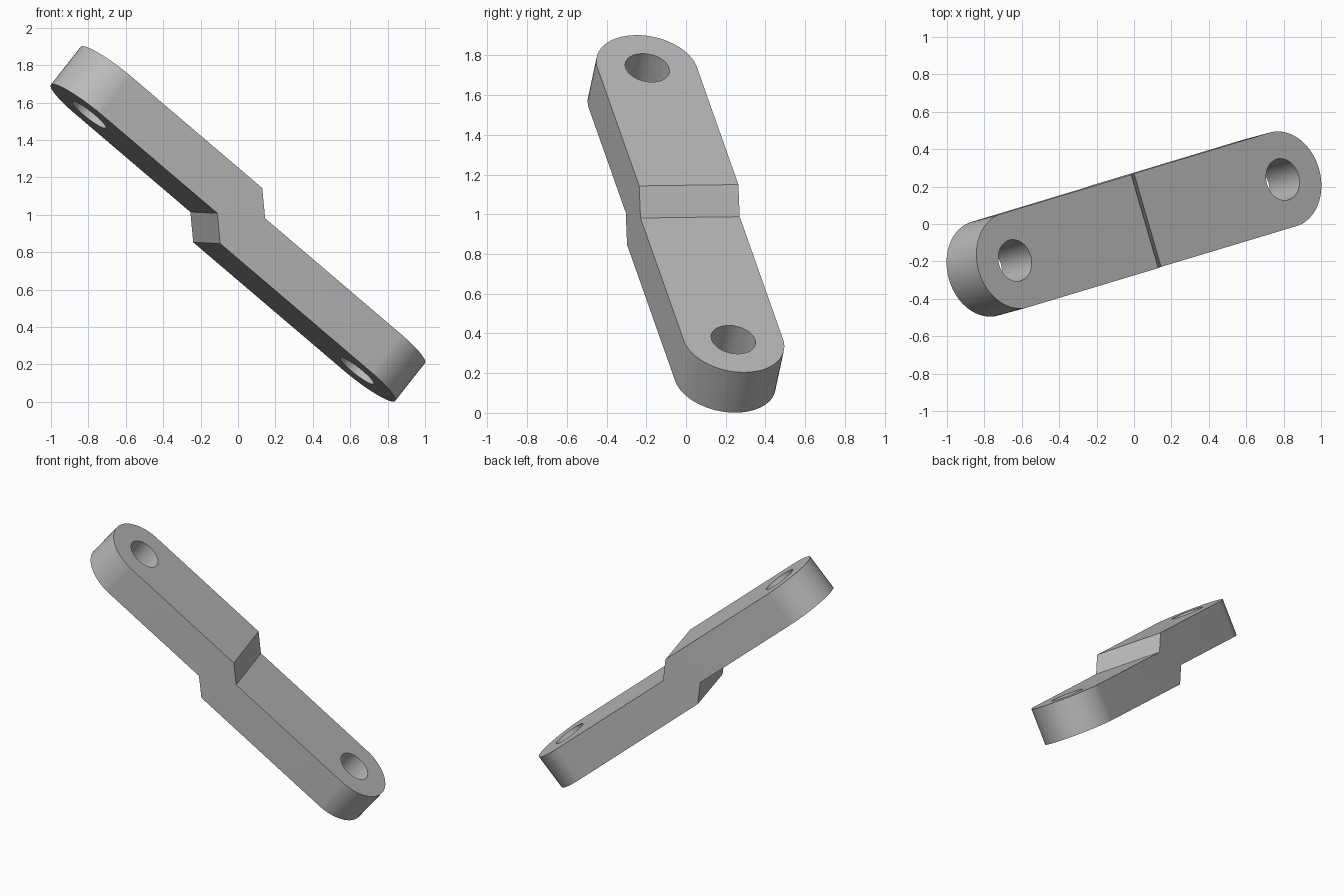
import bpy, bmesh
from math import cos, sin, pi, radians
from mathutils import Matrix, Vector

if "Cube" in bpy.data.objects:
    bpy.data.objects.remove(bpy.data.objects["Cube"])

REACH = 1.012     # pin hole distance from the centre
RADIUS = 0.26     # half width and end rounding
HOLE = 0.113
TOP, STEP = 0.188, 0.115
THICK = 0.262
SEGMENTS = 64

grey = bpy.data.materials.new("plain grey")
grey.use_nodes = True
grey.diffuse_color = (0.5, 0.5, 0.5, 1)
grey.node_tree.nodes["Principled BSDF"].inputs["Base Color"].default_value = (0.5, 0.5, 0.5, 1)


def prism(name, points, sweep):
    """Extrude a closed outline of 3D points along a vector."""
    bm = bmesh.new()
    face = bm.faces.new([bm.verts.new(p) for p in points])
    moved = bmesh.ops.extrude_face_region(bm, geom=[face])["geom"]
    bmesh.ops.translate(bm, vec=sweep, verts=[v for v in moved if isinstance(v, bmesh.types.BMVert)])
    bmesh.ops.recalc_face_normals(bm, faces=bm.faces)
    mesh = bpy.data.meshes.new(name)
    bm.to_mesh(mesh)
    bm.free()
    mesh.materials.append(grey)
    obj = bpy.data.objects.new(name, mesh)
    bpy.context.collection.objects.link(obj)
    return obj


def arc(x, radius, start, sweep, count):
    return [(x + radius * cos(start + sweep * i / count),
             radius * sin(start + sweep * i / count), -1) for i in range(count + 1)]


# Side profile of the link with its slanted step, swept across the width
end = REACH + RADIUS + 0.1
crease, shift = -0.077, 0.108
low = TOP - STEP
profile = [(-end, TOP), (crease, TOP), (crease + STEP, low), (end, low),
           (end, low - THICK), (crease - shift + STEP, low - THICK),
           (crease - shift, TOP - THICK), (-end, TOP - THICK)]
link = prism("offset_link", [(x, -RADIUS, z) for x, z in profile], (0, 2 * RADIUS, 0))

# Rounded end outline and the two pin holes; the outline is slightly wide so
# that only the ends are trimmed
half = SEGMENTS // 2
trim = RADIUS + 0.0005
outline = arc(REACH, trim, -pi / 2, pi, half) + arc(-REACH, trim, pi / 2, pi, half)
cutters = [("INTERSECT", prism("end_trim", outline, (0, 0, 2)))]
for name, side in (("upper_hole", -1), ("lower_hole", 1)):
    ring = arc(side * REACH, HOLE, 0, 2 * pi, SEGMENTS)[:-1]
    cutters.append(("DIFFERENCE", prism(name, ring, (0, 0, 2))))

for operation, cutter in cutters:
    cutter.hide_render = True
    mod = link.modifiers.new(cutter.name, "BOOLEAN")
    mod.operation, mod.object, mod.solver = operation, cutter, "EXACT"

# Bake the cuts and drop the cutters
graph = bpy.context.evaluated_depsgraph_get()
baked = bpy.data.meshes.new_from_object(link.evaluated_get(graph))
link.modifiers.clear()
link.data = baked
for _, cutter in cutters:
    bpy.data.objects.remove(cutter)

# Tilt the link into place
across = Vector((-0.278, 0.96, 0.013)).normalized()
normal = Vector((0.609, 0.17, 0.775))
along = across.cross(normal).normalized()
normal = along.cross(across)
turn = Matrix((along, across, normal)).transposed().to_4x4()
link.data.transform(Matrix.Translation((0, 0, 0.952)) @ turn)

bpy.ops.object.select_all(action="DESELECT")
link.select_set(True)
bpy.context.view_layer.objects.active = link
bpy.ops.object.shade_smooth_by_angle(angle=radians(30))
